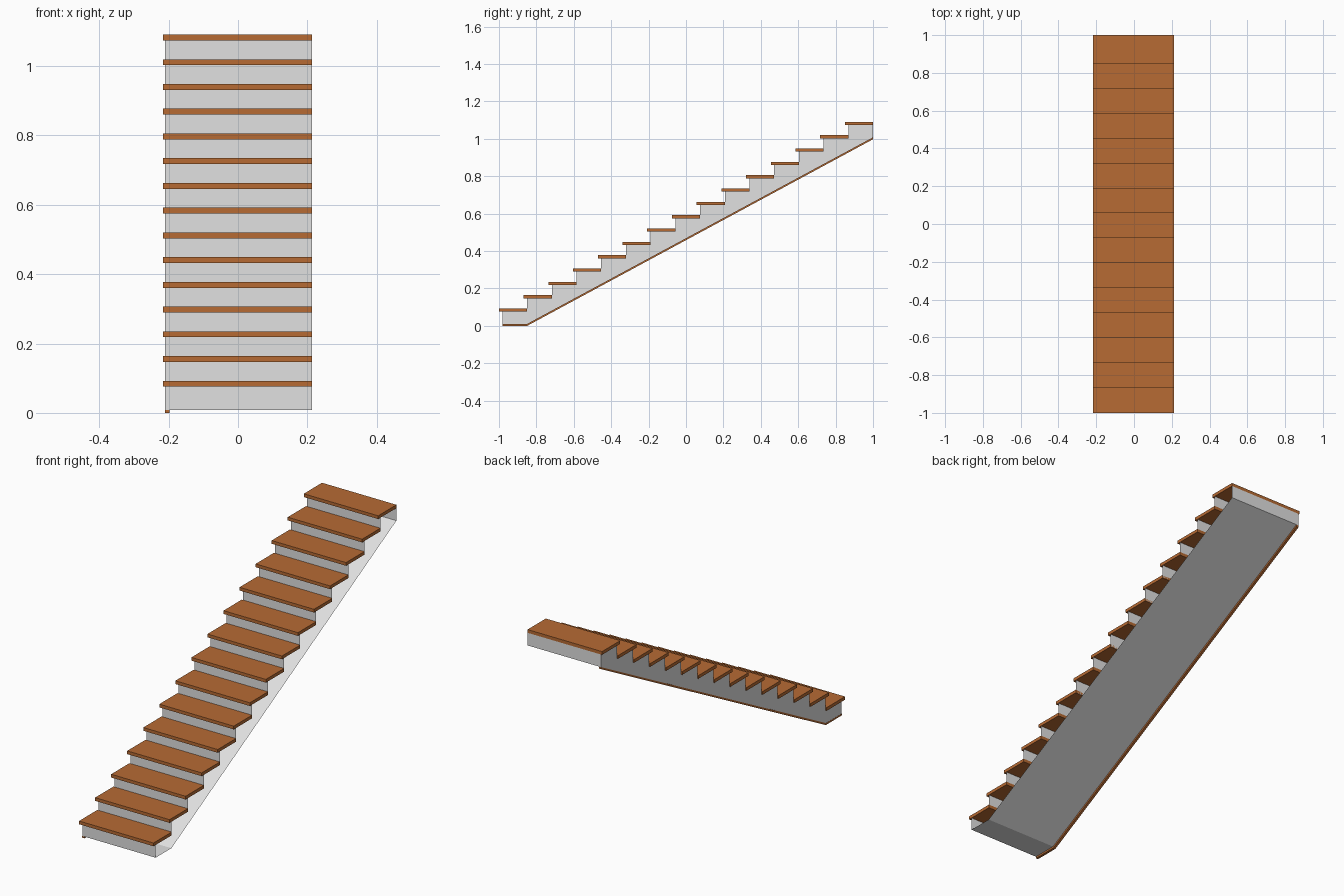
import bpy

if "Cube" in bpy.data.objects:
    bpy.data.objects.remove(bpy.data.objects["Cube"])

STEPS = 15
NOSE = 0.018                       # tread overhang in front of the riser
RUN = (2.0 - NOSE) / STEPS
RISE = 0.0713
THICK = 0.017                      # tread thickness
TOP0 = 0.0925                      # top of the first tread
BASE = 0.009                       # underside of the grey body
XL, XR = -0.210, 0.213             # body sides (right side is open, against a wall)
Y0 = -1.0 + NOSE                   # first riser
KNEE, END_Z = -0.852, 1.008        # where the soffit starts to climb, and its top


def material(name, rgb):
    m = bpy.data.materials.new(name)
    m.diffuse_color = (*rgb, 1.0)
    m.use_nodes = True
    m.node_tree.nodes["Principled BSDF"].inputs["Base Color"].default_value = m.diffuse_color
    return m


WOOD = material("brown wood", (0.474, 0.147, 0.034))
PLASTER = material("light grey plaster", (0.75, 0.75, 0.75))


def make(name, verts, faces, mat):
    me = bpy.data.meshes.new(name)
    me.from_pydata(verts, [], faces)
    me.materials.append(mat)
    ob = bpy.data.objects.new(name, me)
    bpy.context.collection.objects.link(ob)
    return ob


def prism(name, prof, x0, x1, mat):
    """Solid from a counter-clockwise (y, z) profile, extruded along x."""
    n = len(prof)
    verts = [(x0, y, z) for y, z in prof] + [(x1, y, z) for y, z in prof]
    faces = [tuple(range(n))[::-1], tuple(range(n, 2 * n))]
    faces += [(i, (i + 1) % n, n + (i + 1) % n, n + i) for i in range(n)]
    return make(name, verts, faces, mat)


def sheet(name, path, mat):
    """Open sheet following a (y, z) path across the width of the stair."""
    verts = [(x, y, z) for y, z in path for x in (XL, XR)]
    faces = [(2 * i, 2 * i + 2, 2 * i + 3, 2 * i + 1) for i in range(len(path) - 1)]
    return make(name, verts, faces, mat)


# treads and risers
saw = []
for i in range(STEPS):
    y, top = Y0 + i * RUN, TOP0 + i * RISE
    low = BASE if i == 0 else top - RISE - THICK
    under = top - THICK
    prism(f"tread_{i + 1}", [(y - NOSE, under), (y + RUN, under), (y + RUN, top), (y - NOSE, top)],
          -0.216, XR, WOOD)
    sheet(f"riser_{i + 1}", [(y, under), (y, low)], PLASTER)
    saw += [(y, under), (y + RUN, under)]

# soffit with flat foot, and upper end wall
sheet("soffit", [(Y0, BASE), (KNEE, BASE), (1.0, END_Z)], PLASTER)
sheet("end_wall", [(1.0, END_Z), (1.0, saw[-1][1])], PLASTER)

# left side wall: saw-tooth outline
outline = [(Y0, BASE)] + saw + [(1.0, END_Z), (KNEE, BASE)]
make("left_wall", [(XL, y, z) for y, z in outline], [tuple(range(len(outline)))], PLASTER)

# wooden trim under the left edge
drop = 0.0105
trim = [(Y0, 0.0), (KNEE + 0.003, 0.0), (1.0, END_Z - drop),
        (1.0, END_Z), (KNEE, BASE), (Y0, BASE)]
prism("left_trim", trim, XL - 0.001, XL + 0.012, WOOD)
